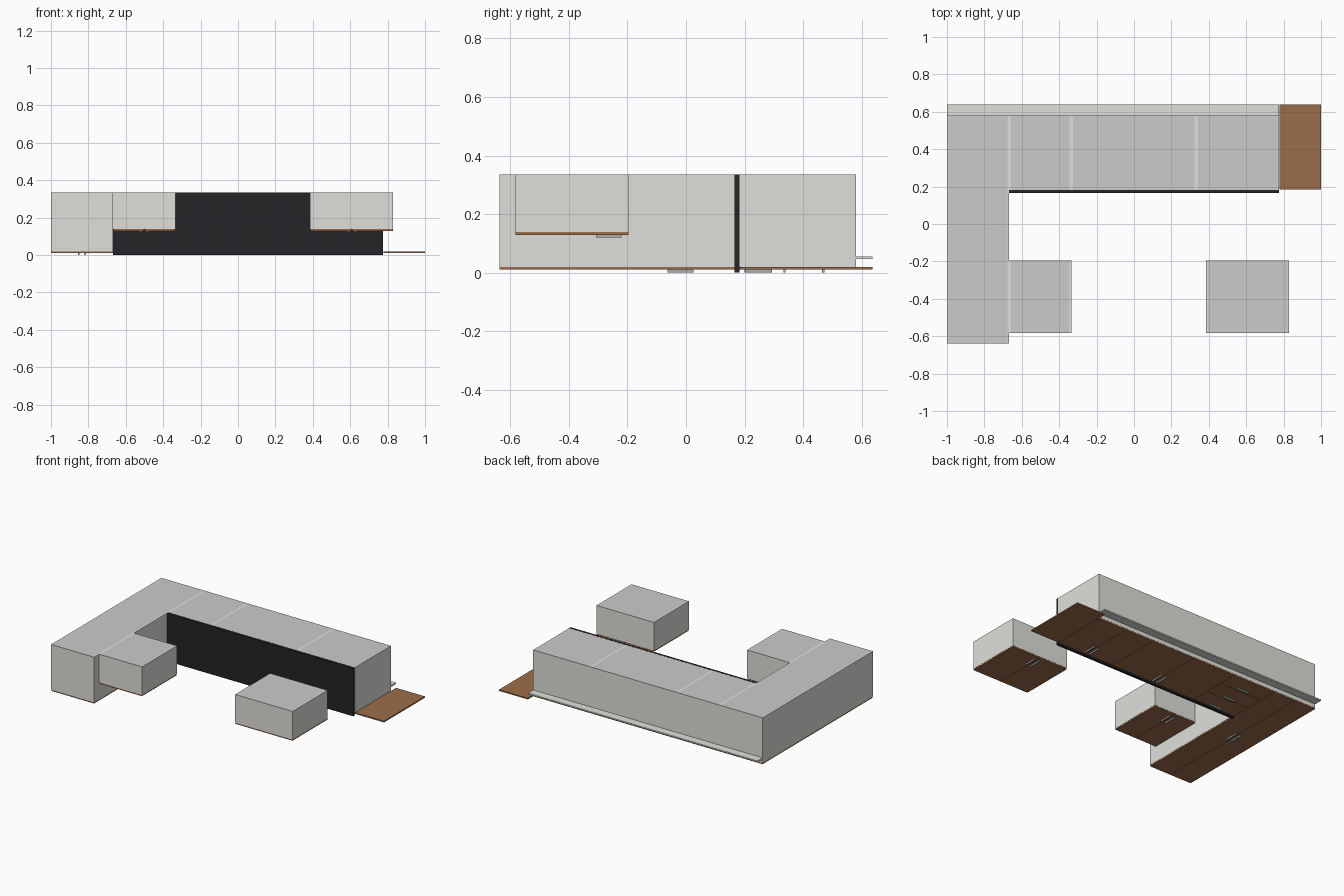
import bpy

if "Cube" in bpy.data.objects:
    bpy.data.objects.remove(bpy.data.objects["Cube"])

# Fitted kitchen lying on its backs-up side: doors face -z, worktop side faces -y


def material(name, colour):
    m = bpy.data.materials.new(name)
    m.diffuse_color = (*colour, 1)
    m.use_nodes = True
    m.node_tree.nodes["Principled BSDF"].inputs["Base Color"].default_value = m.diffuse_color
    return m


WOOD = material("brown_wood", (0.33, 0.155, 0.07))
DARK = material("dark_worktop", (0.018, 0.018, 0.02))
BACK = material("back_grey", (0.56, 0.56, 0.54))
LIGHT = material("light_board", (0.74, 0.74, 0.70))
METAL = material("handle_grey", (0.4, 0.42, 0.43))
T = 0.009       # board thickness
GAP = 0.0012    # half gap between fronts
TOP = 0.335


def box(name, x, y, z, mat):
    verts = [(a, b, c) for a in x for b in y for c in z]
    faces = [(0, 1, 3, 2), (4, 6, 7, 5), (0, 4, 5, 1), (2, 3, 7, 6), (0, 2, 6, 4), (1, 5, 7, 3)]
    me = bpy.data.meshes.new(name)
    me.from_pydata(verts, [], faces)
    me.materials.append(mat)
    ob = bpy.data.objects.new(name, me)
    bpy.context.collection.objects.link(ob)
    return ob


def carcass(name, x, y, z0):
    z = (z0, TOP)
    inner = (x[0] + T, x[1] - T)
    box(name + "_side_left", (x[0], inner[0]), y, z, LIGHT)
    box(name + "_side_right", (inner[1], x[1]), y, z, LIGHT)
    box(name + "_top_board", inner, (y[0], y[0] + T), (z0, TOP - 0.004), LIGHT)
    box(name + "_bottom_board", inner, (y[1] - T, y[1]), (z0, TOP - 0.004), LIGHT)
    box(name + "_back", inner, y, (TOP - 0.004, TOP), BACK)


def front(name, x, y, z0):
    box(name, (x[0] + GAP, x[1] - GAP), (y[0] + GAP, y[1] - GAP), (z0 - T, z0), WOOD)


def double_doors(name, x, y, z0, handle_y):
    mid = (x[0] + x[1]) / 2
    front(name + "_door_left", (x[0], mid), y, z0)
    front(name + "_door_right", (mid, x[1]), y, z0)
    for side, s in (("left", -1), ("right", 1)):
        hx = mid + s * 0.018
        box(f"{name}_handle_{side}", (hx - 0.004, hx + 0.004), handle_y,
            (z0 - T - 0.0095, z0 - T), METAL)


Z_BASE, Z_WALL = 0.019, 0.138
Y_BASE, Y_WALL = (0.183, 0.581), (-0.583, -0.196)

# Cabinets with double doors: name, x range, y range, front height, handle y range
cabinets = [
    ("tall_cabinet", (-1.0, -0.667), (-0.638, 0.581), Z_BASE, (-0.063, 0.026)),
    ("base_cabinet_middle", (-0.335, 0.332), Y_BASE, Z_BASE, (0.203, 0.294)),
    ("base_cabinet_right", (0.332, 0.776), Y_BASE, Z_BASE, (0.203, 0.294)),
    ("wall_cabinet_left", (-0.667, -0.335), Y_WALL, Z_WALL, (-0.308, -0.221)),
    ("wall_cabinet_right", (0.386, 0.83), Y_WALL, Z_WALL, (-0.308, -0.221)),
]
for name, x, y, z0, hy in cabinets:
    carcass(name, x, y, z0)
    double_doors(name, x, y, z0, hy)

# Drawer unit with three equal drawers
DX = (-0.667, -0.335)
carcass("drawer_cabinet", DX, Y_BASE, Z_BASE)
step = (Y_BASE[1] - Y_BASE[0]) / 3
for i in range(3):
    y0 = Y_BASE[0] + i * step
    front(f"drawer_front_{i + 1}", DX, (y0, y0 + step), Z_BASE)
    box(f"drawer_handle_{i + 1}", (-0.546, -0.456), (y0 + 0.017, y0 + 0.025),
        (0.0005, Z_BASE - T), METAL)

# Worktop, plinth and appliance front
box("worktop", (-0.667, 0.776), (0.166, 0.182), (0, TOP), DARK)
box("plinth", (-1.0, 0.776), (0.581, 0.638), (0.046, 0.055), LIGHT)
box("appliance_front", (0.777, 1.0), (0.185, 0.638), (Z_BASE - T, Z_BASE), WOOD)
